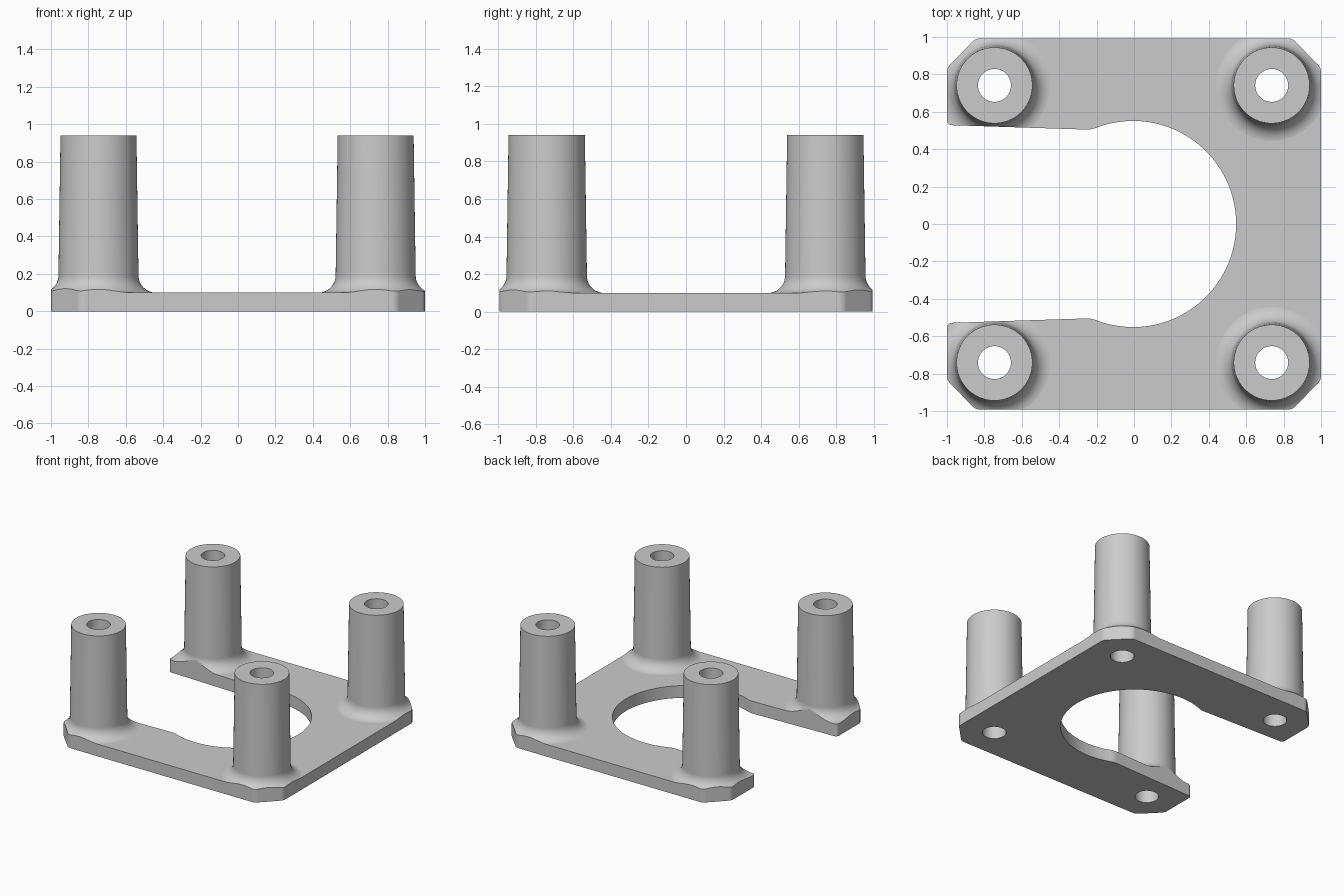
import bpy, bmesh
from math import sin, cos, pi, radians, tan
from mathutils import Vector

if "Cube" in bpy.data.objects:
    bpy.data.objects.remove(bpy.data.objects["Cube"], do_unlink=True)

THICK, HEIGHT = 0.1, 0.94
HALF_Y = 0.993
MID_X = -0.005
PITCH = 0.741

grey = bpy.data.materials.new("plain grey")
grey.use_nodes = True
colour = (0.6, 0.6, 0.6, 1)
grey.diffuse_color = colour
grey.node_tree.nodes["Principled BSDF"].inputs["Base Color"].default_value = colour


def make_object(name, bm):
    bmesh.ops.recalc_face_normals(bm, faces=bm.faces)
    mesh = bpy.data.meshes.new(name)
    bm.to_mesh(mesh)
    bm.free()
    mesh.materials.append(grey)
    ob = bpy.data.objects.new(name, mesh)
    bpy.context.collection.objects.link(ob)
    return ob


def lathe(name, profile, centre, steps=96):
    """Solid of revolution from (radius, z) points, capped at both ends."""
    bm = bmesh.new()
    rings = [[bm.verts.new((centre[0] + r * cos(2 * pi * i / steps),
                            centre[1] + r * sin(2 * pi * i / steps), z))
              for i in range(steps)] for r, z in profile]
    for a, b in zip(rings, rings[1:]):
        for i in range(steps):
            j = (i + 1) % steps
            bm.faces.new((a[i], a[j], b[j], b[i]))
    bm.faces.new(rings[0])
    bm.faces.new(rings[-1])
    return make_object(name, bm)


def prism(name, points, z0, z1):
    bm = bmesh.new()
    low = bm.faces.new([bm.verts.new((p[0], p[1], z0)) for p in points])
    top = bmesh.ops.extrude_face_region(bm, geom=[low])
    verts = [v for v in top["geom"] if isinstance(v, bmesh.types.BMVert)]
    bmesh.ops.translate(bm, verts=verts, vec=(0, 0, z1 - z0))
    return make_object(name, bm)


def rounded(before, corner, after, radius, steps=6):
    """Points that round a corner lying between two neighbours."""
    c = Vector(corner)
    u, v = (Vector(before) - c).normalized(), (Vector(after) - c).normalized()
    cut = radius / tan(u.angle(v) / 2)
    p, q = c + u * cut, c + v * cut
    return [p * (1 - t) ** 2 + c * 2 * t * (1 - t) + q * t * t
            for t in (i / steps for i in range(steps + 1))]


def combine(target, tool, operation):
    mod = target.modifiers.new(operation, "BOOLEAN")
    mod.object, mod.operation, mod.solver = tool, operation, "EXACT"
    bpy.context.view_layer.objects.active = target
    bpy.ops.object.modifier_apply(modifier=mod.name)
    bpy.data.objects.remove(tool, do_unlink=True)


# Plate outline: upper half from the right edge round to the opening, then mirrored
BORE = 0.551
arc = [(MID_X + BORE * cos(radians(a)), BORE * sin(radians(a))) for a in range(110, -1, -2)]
corners = [((1, 0), 0), ((1, 0.835), 0.06), ((0.845, HALF_Y), 0.06), ((-0.845, HALF_Y), 0.06),
           ((-1, 0.835), 0.06), ((-1, 0.529), 0.03), ((-0.228, 0.504), 0.15), (arc[0], 0)]
half = []
for (a, _), (b, radius), (c, _) in zip(corners, corners[1:], corners[2:]):
    half += rounded(a, b, c, radius)
half += arc
outline = half + [(x, -y) for x, y in reversed(half[:-1])]

# Oversized slab that the posts are fused to before trimming
body = prism("mounting_bracket", [(-2, -2), (2, -2), (2, 2), (-2, 2)], 0, THICK)

# Tapered posts with a filleted foot
centres = [(MID_X + sx * PITCH, sy * PITCH) for sx in (-1, 1) for sy in (-1, 1)]
FOOT, FILLET = 0.214, 0.092
fillet = [(FOOT + FILLET * (1 - sin(a)), THICK - 0.0005 + FILLET * (1 - cos(a)))
          for a in (pi / 2 * i / 12 for i in range(13))]
post = [(FOOT + FILLET, THICK / 2)] + fillet + [(0.203, HEIGHT)]
for centre in centres:
    combine(body, lathe("post", post, centre), "UNION")

# Trim feet and slab to the outline, then drill the through holes
combine(body, prism("outline", outline, -0.5, 1.5), "INTERSECT")
for centre in centres:
    combine(body, lathe("drill", [(0.088, -0.5), (0.088, 1.5)], centre, 64), "DIFFERENCE")

bpy.ops.object.select_all(action="DESELECT")
body.select_set(True)
bpy.context.view_layer.objects.active = body
bpy.ops.object.shade_smooth_by_angle(angle=radians(30))
weighted = body.modifiers.new("weighted normals", "WEIGHTED_NORMAL")
weighted.keep_sharp = True
